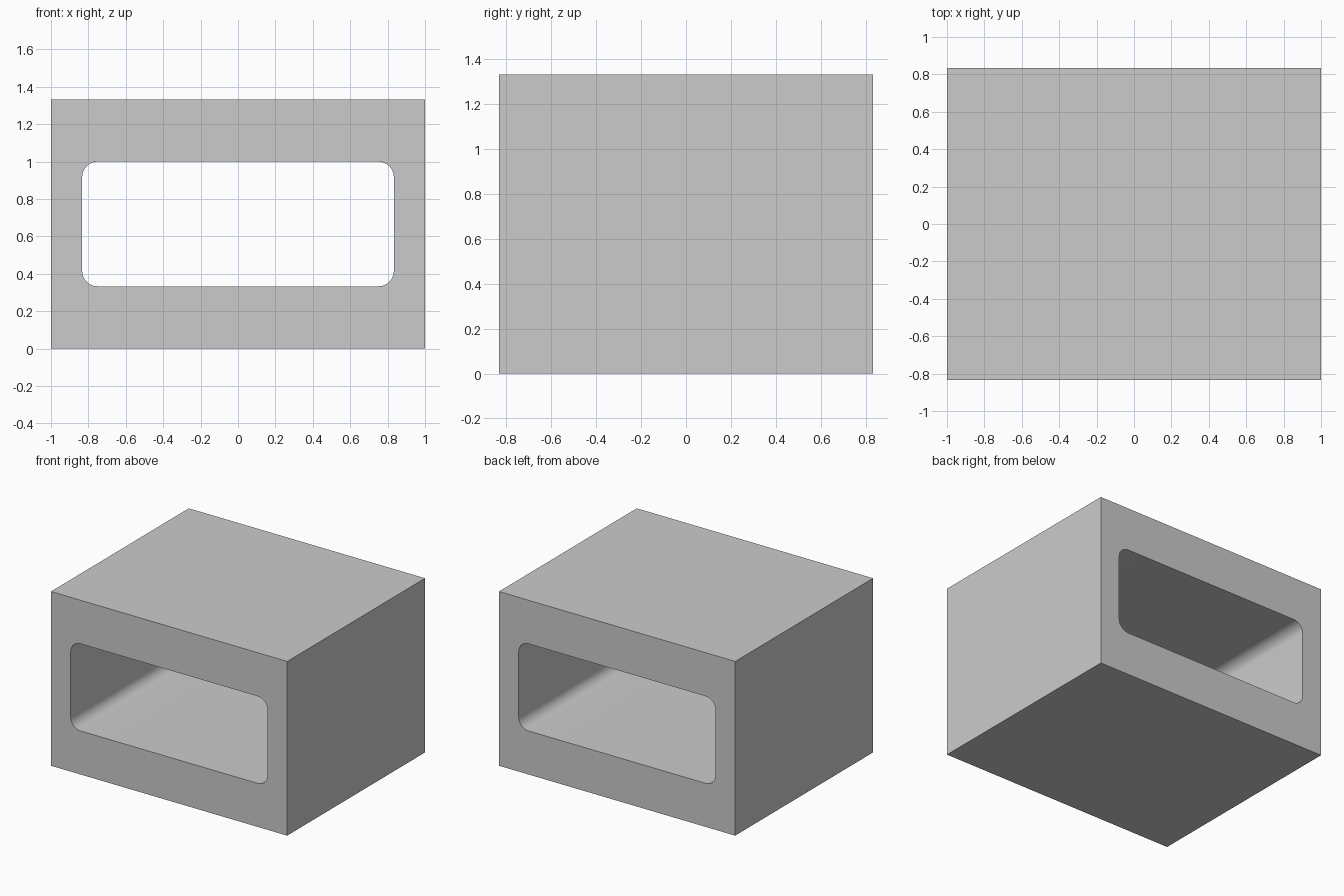
import bpy, bmesh
from math import sin, cos, pi, radians

if "Cube" in bpy.data.objects:
    bpy.data.objects.remove(bpy.data.objects["Cube"])

W, D, H = 1.0, 0.8333, 1.3333              # half width, half depth, height
HW, Z0, Z1, R = 0.8333, 0.3333, 1.0, 0.0833  # opening half width, bottom, top, corner radius
SEG = 10


def rounded_loop(hw, z0, z1, r):
    """Points of a rounded rectangle in the x-z plane."""
    corners = [(hw - r, z1 - r), (-hw + r, z1 - r), (-hw + r, z0 + r), (hw - r, z0 + r)]
    return [(cx + r * cos(a), cz + r * sin(a))
            for q, (cx, cz) in enumerate(corners)
            for a in [(q + i / SEG) * pi / 2 for i in range(SEG + 1)]]


def add_loop(bm, points):
    verts = [bm.verts.new((x, -D, z)) for x, z in points]
    return [bm.edges.new((v, verts[(i + 1) % len(verts)])) for i, v in enumerate(verts)]


# Front profile with the opening, extruded through to the back
bm = bmesh.new()
edges = add_loop(bm, [(W, H), (-W, H), (-W, 0), (W, 0)])
edges += add_loop(bm, rounded_loop(HW, Z0, Z1, R))
bmesh.ops.triangle_fill(bm, edges=edges, use_beauty=True, use_dissolve=False)
ext = bmesh.ops.extrude_face_region(bm, geom=bm.faces[:])
bmesh.ops.translate(bm, vec=(0, 2 * D, 0),
                    verts=[g for g in ext["geom"] if isinstance(g, bmesh.types.BMVert)])
bmesh.ops.recalc_face_normals(bm, faces=bm.faces[:])

mesh = bpy.data.meshes.new("hollow_block")
bm.to_mesh(mesh)
bm.free()
block = bpy.data.objects.new("hollow_block", mesh)
bpy.context.collection.objects.link(block)

# Smooth rounded corners, sharp box edges
bpy.context.view_layer.objects.active = block
block.select_set(True)
bpy.ops.object.shade_smooth_by_angle(angle=radians(30))
